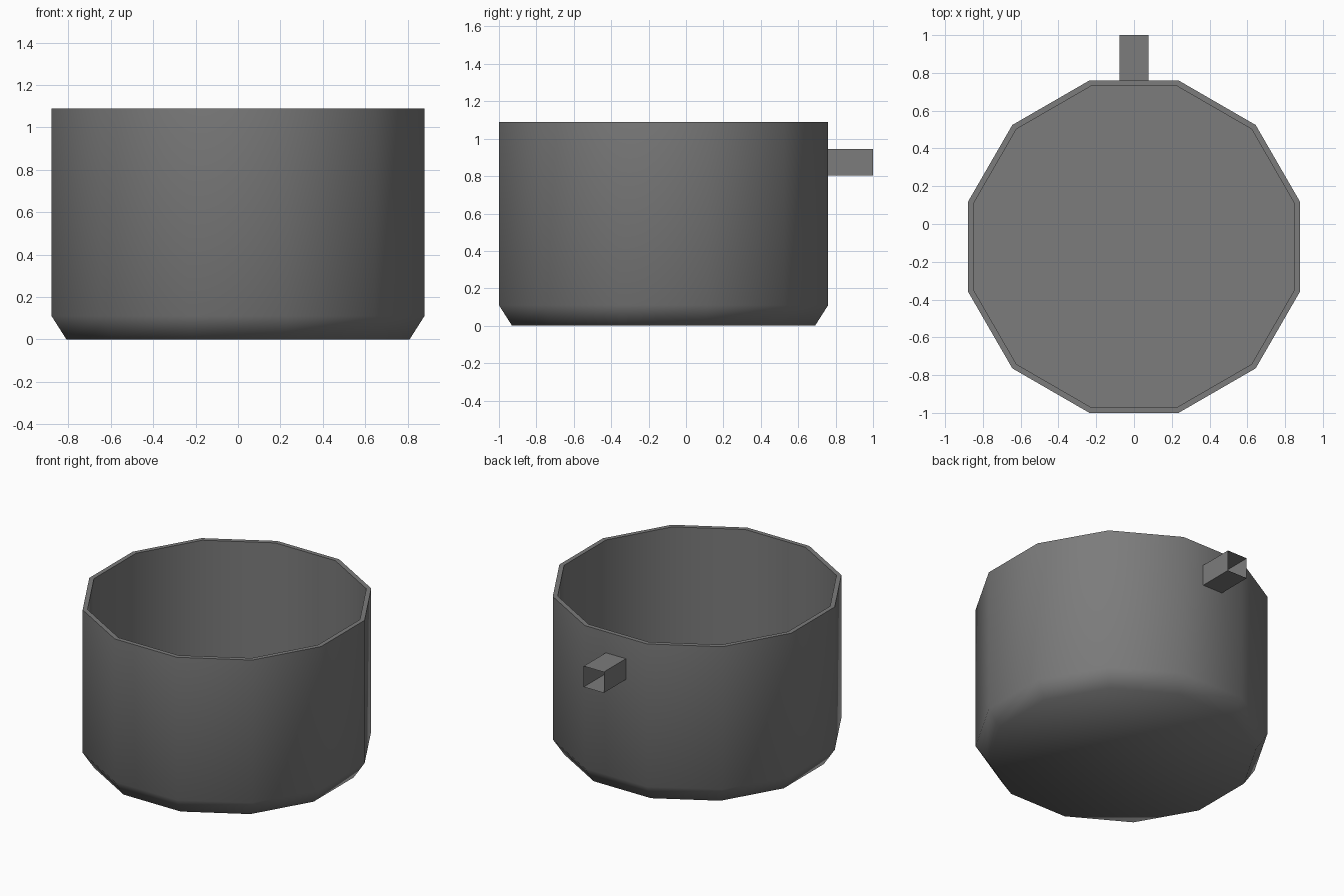
import bpy, bmesh, math

if "Cube" in bpy.data.objects:
    bpy.data.objects.remove(bpy.data.objects["Cube"])

SIDES = 12
CENTRE_Y = -0.12

grey = bpy.data.materials.new("dark_grey_metal")
grey.diffuse_color = (0.2, 0.2, 0.2, 1)
grey.use_nodes = True
grey.node_tree.nodes["Principled BSDF"].inputs["Base Color"].default_value = grey.diffuse_color


def finish(name, bm):
    mesh = bpy.data.meshes.new(name)
    bm.to_mesh(mesh)
    bm.free()
    obj = bpy.data.objects.new(name, mesh)
    bpy.context.collection.objects.link(obj)
    mesh.materials.append(grey)
    return obj


def ring(bm, apothem, z):
    r = apothem / math.cos(math.pi / SIDES)
    return [bm.verts.new((r * math.cos(a), CENTRE_Y + r * math.sin(a), z))
            for a in ((i + 0.5) * math.tau / SIDES for i in range(SIDES))]


def bridge(bm, lower, upper):
    n = len(lower)
    for i in range(n):
        j = (i + 1) % n
        bm.faces.new((lower[i], lower[j], upper[j], upper[i]))


# Pot: twelve-sided hollow vessel with a chamfered foot and a thin rim
bm = bmesh.new()
profile = [(0.81, 0), (0.88, 0.11), (0.88, 1.09), (0.85, 1.09), (0.85, 0.11)]
rings = [ring(bm, a, z) for a, z in profile]
for lower, upper in zip(rings, rings[1:]):
    bridge(bm, lower, upper)
bm.faces.new(rings[0][::-1])   # underside
bm.faces.new(rings[-1])        # inner floor
pot = finish("pot", bm)
bpy.context.view_layer.objects.active = pot
pot.select_set(True)
bpy.ops.object.shade_smooth_by_angle(angle=math.radians(65))

# Handle socket: short square tube, open at its outer end
bm = bmesh.new()
corners = [(-0.076, 0.803), (-0.076, 0.946), (0.076, 0.946), (0.076, 0.803)]
inner, outer = [[bm.verts.new((x, y, z)) for x, z in corners] for y in (0.76, 1.0)]
bridge(bm, inner, outer)
bm.normal_update()
if bm.faces[:][0].normal.x > 0:   # first side must face -x
    bmesh.ops.reverse_faces(bm, faces=bm.faces[:])
finish("handle_socket", bm)
